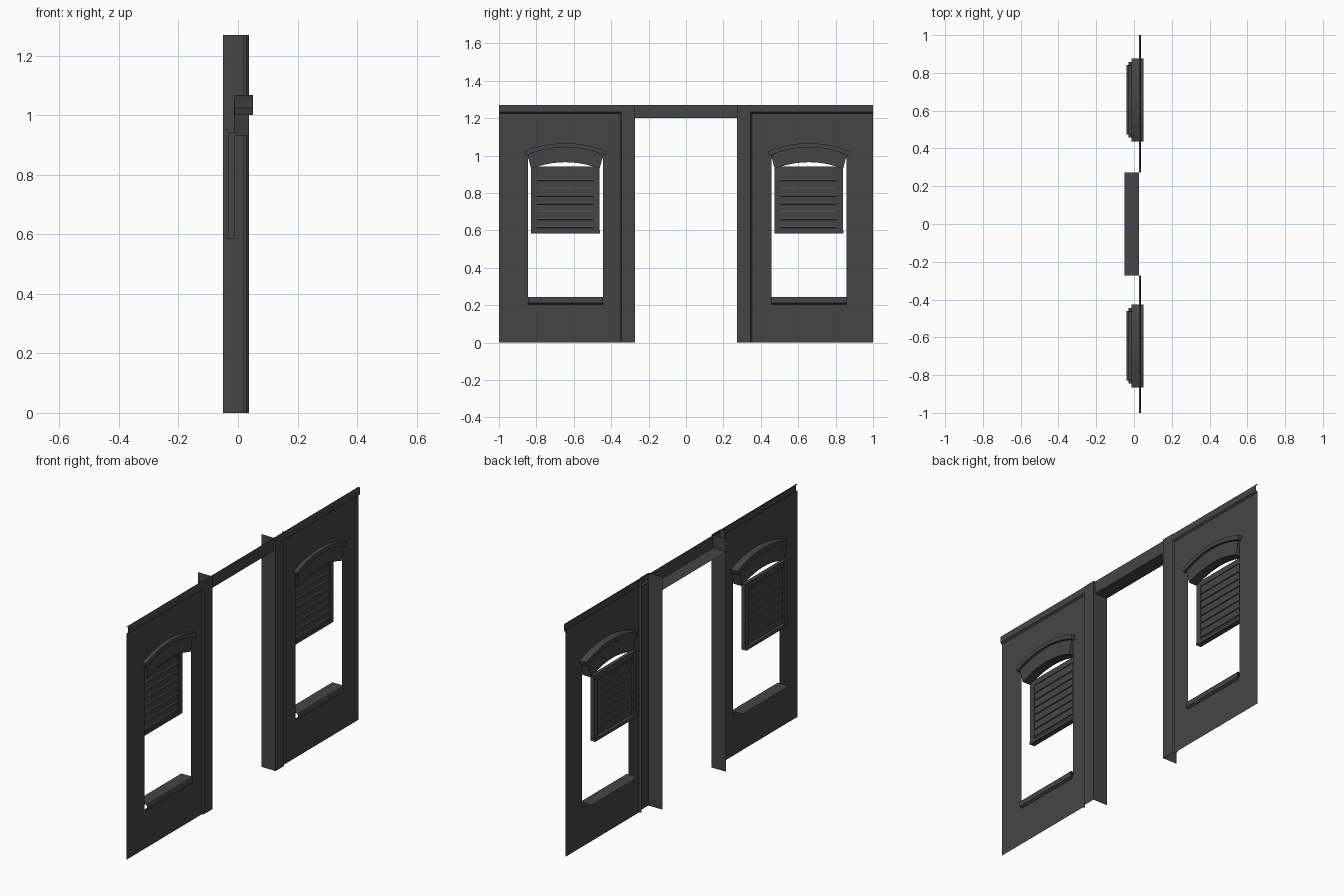
import bpy, bmesh
from mathutils import Matrix

old = bpy.data.objects.get("Cube")
if old:
    bpy.data.objects.remove(old, do_unlink=True)

grey = bpy.data.materials.new("charcoal grey")
grey.use_nodes = True
colour = (0.06, 0.06, 0.06, 1)
grey.diffuse_color = colour
grey.node_tree.nodes["Principled BSDF"].inputs["Base Color"].default_value = colour


def finish(name, bm):
    mesh = bpy.data.meshes.new(name)
    bm.to_mesh(mesh)
    bm.free()
    mesh.materials.append(grey)
    obj = bpy.data.objects.new(name, mesh)
    bpy.context.collection.objects.link(obj)
    return obj


def sheet(name, path, start, end, axis):
    """Open sheet swept from start to end; path is (x, z) along y or (x, y) along z."""
    bm = bmesh.new()
    rows = []
    for level in (start, end):
        rows.append([bm.verts.new((a, level, b) if axis == "y" else (a, b, level))
                     for a, b in path])
    for i in range(len(path) - 1):
        bm.faces.new((rows[0][i], rows[0][i + 1], rows[1][i + 1], rows[1][i]))
    return finish(name, bm)


def prism(name, outline, x0, x1):
    """Solid with a (y, z) outline, extruded along x."""
    bm = bmesh.new()
    face = bm.faces.new([bm.verts.new((x0, y, z)) for y, z in outline])
    out = bmesh.ops.extrude_face_region(bm, geom=[face])
    moved = [v for v in out["geom"] if isinstance(v, bmesh.types.BMVert)]
    bmesh.ops.translate(bm, verts=moved, vec=(x1 - x0, 0, 0))
    bmesh.ops.recalc_face_normals(bm, faces=bm.faces)
    return finish(name, bm)


def box(name, centre, size, tilt=0):
    bm = bmesh.new()
    bmesh.ops.create_cube(bm, size=1, matrix=Matrix.Translation(centre)
                          @ Matrix.Rotation(tilt, 4, "Y") @ Matrix.Diagonal((*size, 1)))
    return finish(name, bm)


def arc(centre, half, end_z, peak_z, steps=10):
    ts = [2 * i / steps - 1 for i in range(steps + 1)]
    return [(centre + half * t, peak_z - (peak_z - end_z) * t * t) for t in ts]


def arched_band(name, centre, lower, upper, x0, x1):
    return prism(name, arc(centre, *lower) + arc(centre, *upper)[::-1], x0, x1)


def wall(name, ys, zs, x):
    """Wall sheet with the middle cell left open."""
    bm = bmesh.new()
    grid = [[bm.verts.new((x, y, z)) for z in zs] for y in ys]
    for i in range(3):
        for j in range(3):
            if (i, j) != (1, 1):
                bm.faces.new((grid[i][j], grid[i + 1][j], grid[i + 1][j + 1], grid[i][j + 1]))
    return finish(name, bm)


for side, s, c in (("back", 1, 0.657), ("front", -1, -0.645)):
    # Wall panel around the window opening
    ys = sorted((s * 0.35, c - 0.2, c + 0.2, s * 1.0))
    wall(side + "_wall", ys, (0, 0.215, 0.985, 1.235), 0.028)

    # Doorway pilaster with its deep return, and the top cornice
    sheet(side + "_pilaster", [(0.028, s * 0.365), (0.018, s * 0.36), (0.037, s * 0.345),
          (0.037, s * 0.272), (-0.05, s * 0.272)], 0, 1.27, "z")
    sheet(side + "_cornice", [(0.028, 1.225), (0.037, 1.232), (0.037, 1.262),
          (0.034, 1.27), (0.026, 1.27)], s * 0.272, s * 1.0, "y")

    # Window sill
    sheet(side + "_sill", [(-0.03, 0.243), (0.038, 0.243), (0.041, 0.236),
          (0.041, 0.212), (0.028, 0.205)], c - 0.2, c + 0.2, "y")

    # Arched window hood: cap moulding over a narrower band
    arched_band(side + "_hood_cap", c, (0.212, 1.0, 1.045), (0.22, 1.024, 1.067), -0.012, 0.05)
    arched_band(side + "_hood_band", c, (0.183, 0.93, 0.965), (0.202, 1.003, 1.046), -0.014, 0.037)

    # Shutter: backing, frame and louvres
    box(side + "_shutter_panel", (-0.02, c, 0.765), (0.008, 0.36, 0.35))
    for end in (-1, 1):
        box(side + "_shutter_stile", (-0.022, c + end * 0.167, 0.765), (0.022, 0.032, 0.35))
    box(side + "_shutter_top_rail", (-0.022, c, 0.928), (0.02, 0.36, 0.03))
    box(side + "_shutter_bottom_rail", (-0.026, c, 0.593), (0.03, 0.368, 0.016))
    for i in range(7):
        box(side + "_louvre", (-0.021, c, 0.63 + i * 0.042), (0.006, 0.302, 0.034), -0.4)

# Door header: outer face and soffit
sheet("door_header", [(0.027, 1.27), (0.027, 1.2), (-0.05, 1.2)], -0.272, 0.272, "y")
